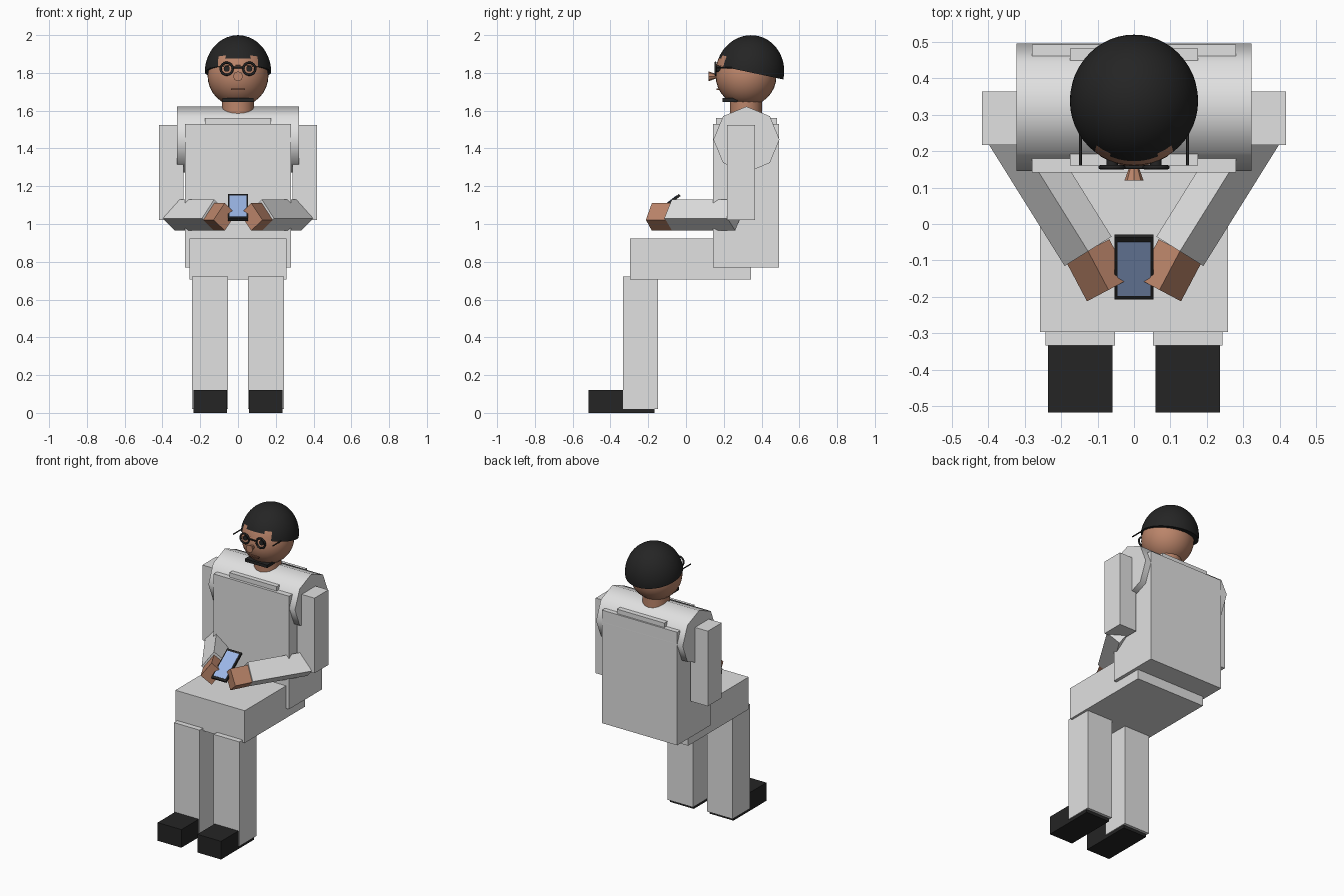
import bpy, bmesh, math
from mathutils import Vector, Matrix

if "Cube" in bpy.data.objects:
    bpy.data.objects.remove(bpy.data.objects["Cube"])


def material(name, rgb):
    m = bpy.data.materials.new(name)
    m.diffuse_color = (*rgb, 1)
    m.use_nodes = True
    m.node_tree.nodes["Principled BSDF"].inputs["Base Color"].default_value = m.diffuse_color
    return m


CLOTH = material("light_grey", (0.75, 0.75, 0.75))
SKIN = material("skin_brown", (0.50, 0.235, 0.145))
BLACK = material("soft_black", (0.018, 0.018, 0.018))
SCREEN = material("screen_blue", (0.37, 0.53, 0.9))
LIP = material("lip_brown", (0.24, 0.10, 0.06))


def finish(name, bm, mats, smooth=None, matrix=None):
    if matrix is not None:
        bm.transform(matrix)
    bmesh.ops.recalc_face_normals(bm, faces=bm.faces)
    me = bpy.data.meshes.new(name)
    bm.to_mesh(me)
    bm.free()
    ob = bpy.data.objects.new(name, me)
    bpy.context.collection.objects.link(ob)
    for m in mats:
        me.materials.append(m)
    if smooth:
        bpy.ops.object.select_all(action='DESELECT')
        ob.select_set(True)
        bpy.context.view_layer.objects.active = ob
        bpy.ops.object.shade_smooth_by_angle(angle=math.radians(smooth))
    return ob


def box(name, x, y, z, mat):
    """Box from (min, max) ranges."""
    bm = bmesh.new()
    bmesh.ops.create_cube(bm, size=1)
    for v in bm.verts:
        for i, (lo, hi) in enumerate((x, y, z)):
            v.co[i] = lo if v.co[i] < 0 else hi
    return finish(name, bm, [mat])


def tube(name, a, b, r1, r2, mat, segs=16, smooth=50):
    """Cylinder or cone from point a to point b."""
    a, b = Vector(a), Vector(b)
    d = b - a
    bm = bmesh.new()
    bmesh.ops.create_cone(bm, cap_ends=True, segments=segs, radius1=r1,
                          radius2=r2, depth=d.length)
    rot = d.to_track_quat('Z', 'Y').to_matrix().to_4x4()
    return finish(name, bm, [mat], smooth, Matrix.Translation((a + b) / 2) @ rot)


def rolled_bar(name, a, b, section, mat, side):
    """Bar from a to b with a diamond section of (outward, up) points."""
    a, b = Vector(a), Vector(b)
    d = (b - a).normalized()
    out = Vector((-d.y, d.x, 0))
    bm = bmesh.new()
    rings = [[bm.verts.new(p + out * u + Vector((0, 0, w))) for u, w in section]
             for p in (a, b)]
    for i in range(4):
        j = (i + 1) % 4
        bm.faces.new((rings[0][i], rings[0][j], rings[1][j], rings[1][i]))
    for r in rings:
        bm.faces.new(r)
    return finish(name, bm, [mat], None, Matrix.Diagonal((side, 1, 1, 1)))


# Body
box("torso", (-0.28, 0.28), (0.142, 0.493), (0.77, 1.53), CLOTH)
box("lap", (-0.258, 0.258), (-0.297, 0.345), (0.705, 0.922), CLOTH)
box("collar", (-0.176, 0.176), (0.16, 0.482), (1.45, 1.56), CLOTH)
tube("shoulders", (-0.322, 0.32, 1.447), (0.322, 0.32, 1.447), 0.175, 0.175,
     CLOTH, segs=8, smooth=60)
tube("neck", (0, 0.317, 1.5), (0, 0.317, 1.72), 0.085, 0.085, SKIN)

# Limbs, mirrored left and right
forearm = ((0, 0.0825), (0.076, -0.0175), (0, -0.0825), (-0.076, 0.0175))
hand = [(u * 0.88, w * 0.88) for u, w in forearm]
for s, side in ((-1, "left"), (1, "right")):
    def span(lo, hi):
        return tuple(sorted((s * lo, s * hi)))
    box(side + "_upper_arm", span(0.288, 0.417), (0.217, 0.364), (1.02, 1.525), CLOTH)
    rolled_bar(side + "_forearm", (0.335, 0.26, 1.0475), (0.126, -0.075, 1.0475),
               forearm, CLOTH, s)
    rolled_bar(side + "_hand", (0.127, -0.073, 1.0375), (0.070, -0.181, 1.0375),
               hand, SKIN, s)
    box(side + "_lower_leg", span(0.052, 0.243), (-0.333, -0.148), (0.02, 0.722), CLOTH)
    box(side + "_shoe", span(0.059, 0.236), (-0.517, -0.167), (0, 0.122), BLACK)

# Head
bm = bmesh.new()
bmesh.ops.create_uvsphere(bm, u_segments=32, v_segments=16, radius=0.161)
finish("head", bm, [SKIN], 60, Matrix.Translation((0, 0.318, 1.784)))

# Tilted hair dome with an open forehead patch
bm = bmesh.new()
bmesh.ops.create_uvsphere(bm, u_segments=48, v_segments=32, radius=1)
cut = bmesh.ops.bisect_plane(bm, geom=bm.verts[:] + bm.edges[:] + bm.faces[:],
                             plane_co=(0, 0, 0), plane_no=(0, 0, 1), clear_inner=True)
rim = [e for e in bm.edges if e.is_boundary]
bmesh.ops.contextual_create(bm, geom=rim)
bm.transform(Matrix.Translation((0, 0.338, 1.803))
             @ Matrix.Rotation(math.radians(-12), 4, 'X')
             @ Matrix.Diagonal((0.176, 0.181, 0.197, 1)))
for f in bm.faces:
    c = f.calc_center_median()
    if len(f.verts) <= 4 and abs(c.x) < 0.108 and c.z < 1.883 and c.y < 0.3:
        f.material_index = 1
finish("hair", bm, [BLACK, SKIN], 50)

# Face details
tube("nose", (0, 0.12, 1.782), (0, 0.17, 1.782), 0.026, 0.008, SKIN, segs=8, smooth=30)
box("mouth", (-0.036, 0.036), (0.162, 0.175), (1.709, 1.717), LIP)
box("chin_beard", (-0.083, 0.083), (0.192, 0.272), (1.647, 1.667), BLACK)

# Glasses and eyes
for s, side in ((-1, "left"), (1, "right")):
    bpy.ops.mesh.primitive_torus_add(location=(s * 0.06, 0.156, 1.822),
                                     rotation=(math.pi / 2, 0, 0),
                                     major_radius=0.032, minor_radius=0.006,
                                     major_segments=24, minor_segments=8)
    ring = bpy.context.object
    ring.name = side + "_glasses_rim"
    ring.data.materials.append(BLACK)
    bpy.ops.object.shade_smooth_by_angle(angle=math.radians(60))
    tube(side + "_eye", (s * 0.06, 0.16, 1.822), (s * 0.06, 0.185, 1.822),
         0.016, 0.016, BLACK, segs=12)
    tube(side + "_glasses_temple", (s * 0.147, 0.16, 1.826), (s * 0.147, 0.31, 1.826),
         0.004, 0.004, BLACK, segs=8)
tube("glasses_bridge", (-0.03, 0.156, 1.828), (0.03, 0.156, 1.828), 0.005, 0.005,
     BLACK, segs=8)

# Tilted handset with a thin screen plate
tilt = Matrix.Translation((0, -0.118, 1.088)) @ Matrix.Rotation(math.radians(37.6), 4, 'X')
for name, size, lift, mat in (("handset_body", (0.108, 0.215, 0.014), 0, BLACK),
                              ("handset_screen", (0.09, 0.185, 0.003), 0.008, SCREEN)):
    bm = bmesh.new()
    bmesh.ops.create_cube(bm, size=1)
    finish(name, bm, [mat], None, tilt @ Matrix.Translation((0, 0, lift))
           @ Matrix.Diagonal((*size, 1)))
